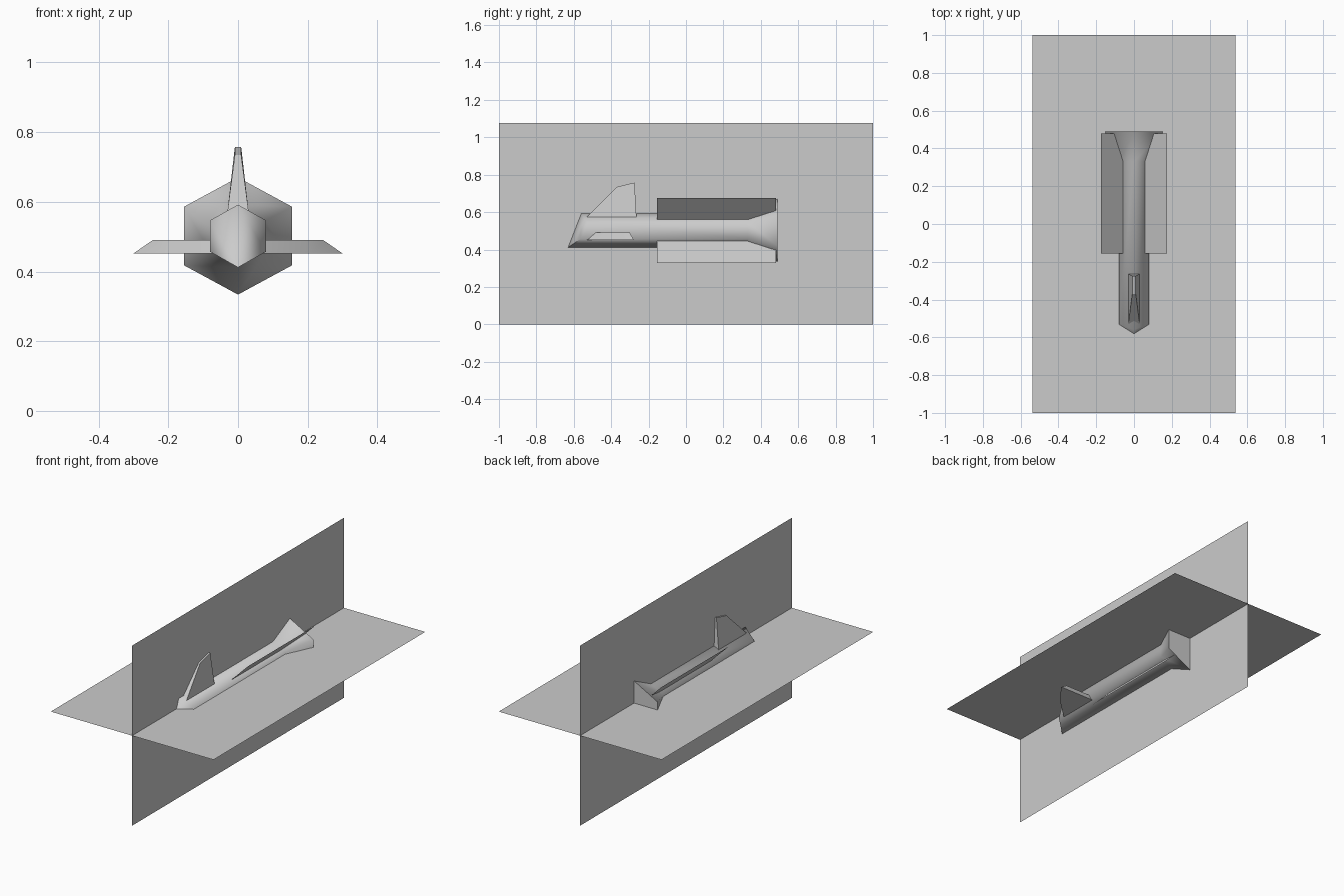
import bpy, bmesh, math

if "Cube" in bpy.data.objects:
    bpy.data.objects.remove(bpy.data.objects["Cube"])

def make(name, verts, faces, smooth=0):
    me = bpy.data.meshes.new(name)
    me.from_pydata(verts, [], faces)
    bm = bmesh.new()
    bm.from_mesh(me)
    bmesh.ops.recalc_face_normals(bm, faces=bm.faces)
    bm.to_mesh(me)
    bm.free()
    ob = bpy.data.objects.new(name, me)
    bpy.context.collection.objects.link(ob)
    if smooth:
        bpy.ops.object.select_all(action='DESELECT')
        ob.select_set(True)
        bpy.context.view_layer.objects.active = ob
        bpy.ops.object.shade_smooth_by_angle(angle=math.radians(smooth))
    return ob

def loft(name, rings, caps, smooth=0):
    """Join equal-length rings with quads; caps are index lists closing each end."""
    n = len(rings[0])
    faces = [(r*n + i, r*n + (i+1) % n, (r+1)*n + (i+1) % n, (r+1)*n + i)
             for r in range(len(rings) - 1) for i in range(n)]
    last = (len(rings) - 1) * n
    faces += caps + [[last + i for i in c] for c in caps]
    return make(name, [v for r in rings for v in r], faces, smooth)

CZ = 0.502  # hull axis height

def hexagon(half_w, half_h):
    s = half_h / 2
    return [(0, half_h), (half_w, s), (half_w, -s), (0, -half_h), (-half_w, -s), (-half_w, s)]

# Hull: hexagonal tube with a raked, creased nose and a flared tail
nose = [(x, -0.595 + z*0.39 + abs(x)/0.08*0.05, CZ + z) for x, z in hexagon(0.08, 0.09)]
waist = [(x, 0.33, CZ + z) for x, z in hexagon(0.08, 0.09)]
tail = [(x, 0.49, CZ + z) for x, z in hexagon(0.155, 0.168)]
loft("hull", [nose, waist, tail], [[0, 1, 2, 3], [3, 4, 5, 0]], 65)

# Upright fin, tapering towards the top
base = [(-0.03, -0.53, 0.575), (0.03, -0.53, 0.575), (0.03, -0.265, 0.575), (-0.03, -0.265, 0.575)]
tip = [(-0.009, -0.37, 0.735), (0.009, -0.37, 0.735), (0.009, -0.275, 0.758), (-0.009, -0.275, 0.758)]
loft("top_fin", [base, tip], [[0, 1, 2, 3]], 30)

# Swept side wings with bevelled edges
low = [(0.05, -0.55), (0.21, -0.40), (0.30, -0.28), (0.05, -0.28)]
high = [(0.05, -0.51), (0.19, -0.39), (0.245, -0.30), (0.05, -0.30)]
for side, name in ((1, "right_wing"), (-1, "left_wing")):
    loft(name, [[(side*x, y, 0.452) for x, y in low],
                [(side*x, y, 0.49) for x, y in high]], [[0, 1, 2, 3]], 30)

# Flat sheets running through the axis at a given roll
def sheet(name, half_w, y0, y1, z, roll):
    dx, dz = half_w*math.cos(roll), half_w*math.sin(roll)
    make(name, [(-dx, y0, z - dz), (dx, y0, z - dz + 2*dz), (dx, y1, z + dz), (-dx, y1, z - dz)],
         [(0, 1, 2, 3)])

# Crossed tail blades
sheet("tail_blade_a", 0.246, -0.155, 0.48, CZ, math.radians(45))
sheet("tail_blade_b", 0.246, -0.155, 0.48, CZ, math.radians(-45))

# Large crossed glow sheets
sheet("level_sheet", 0.538, -1, 1, 0.538, 0)
sheet("upright_sheet", 0.538, -1, 1, 0.538, math.radians(90))
